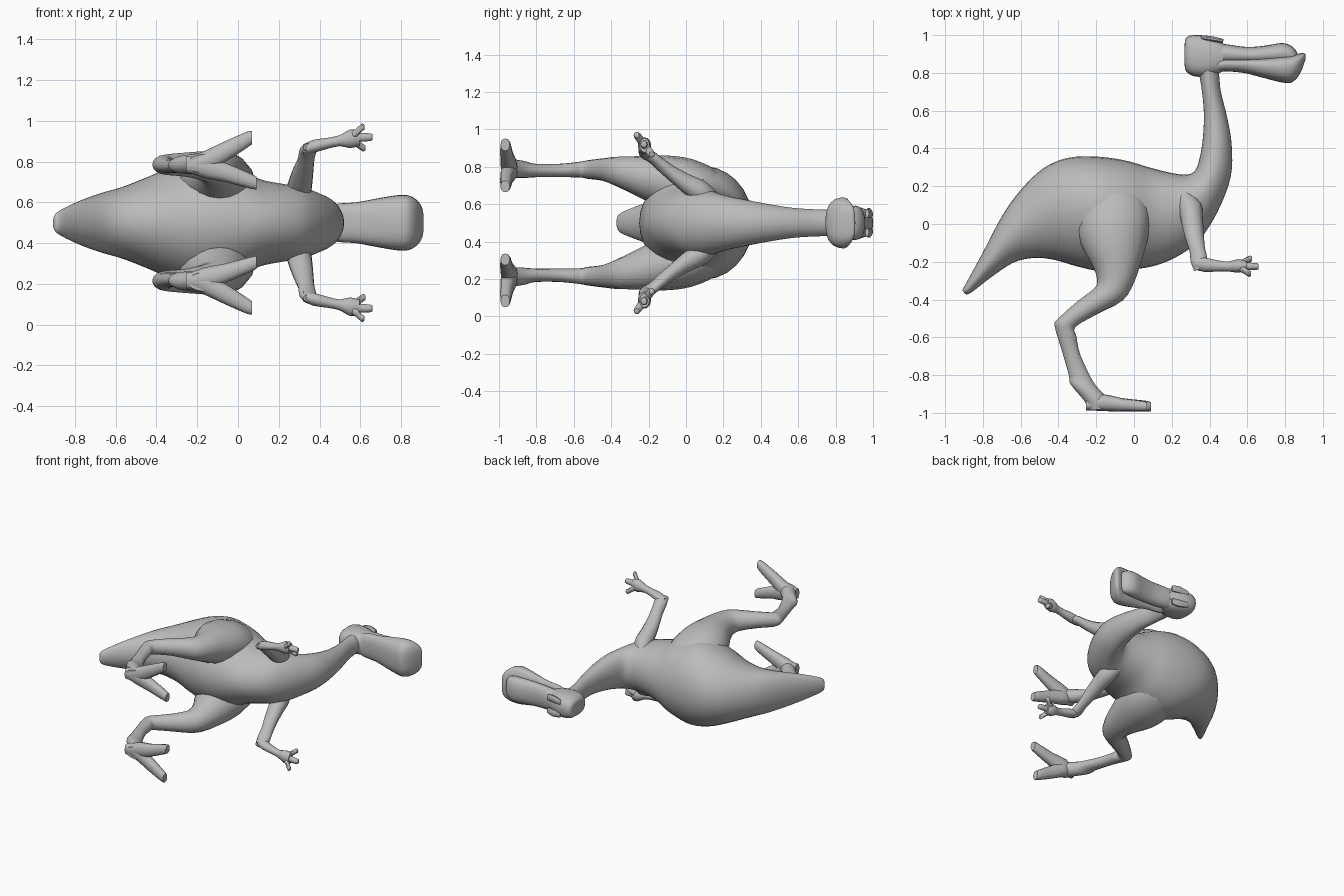
import bpy, bmesh, math
from mathutils import Vector

MID = 0.5  # symmetry plane height: the creature lies on its side
grey = bpy.data.materials.new("plain grey")
grey.diffuse_color = (0.5, 0.5, 0.5, 1)


def smooth_rows(rows, steps):
    """Catmull-Rom interpolation of the section rows."""
    out = []
    for i in range(len(rows) - 1):
        p = [rows[max(i - 1, 0)], rows[i], rows[i + 1], rows[min(i + 2, len(rows) - 1)]]
        for s in range(steps):
            t = s / steps
            out.append([0.5 * (2 * b + (c - a) * t + (2 * a - 5 * b + 4 * c - d) * t * t
                        + (3 * b - a - 3 * c + d) * t ** 3) for a, b, c, d in zip(*p)])
    return out + [rows[-1]]


def loft(name, rows, sides=20, steps=3, power=1.0, pair=False, egg=0.0):
    """Skin oval sections: edge A (x, y), edge B (x, y), side offset, half width.
    egg widens the section towards edge A."""
    bm = bmesh.new()
    rings = []
    for ax, ay, bx, by, off, half in smooth_rows(rows, steps):
        a, b = Vector((ax, ay, MID + off)), Vector((bx, by, MID + off))
        ring = []
        for k in range(sides):
            t = 2 * math.pi * k / sides
            c, s = math.cos(t), math.sin(t)
            c, s = [math.copysign(abs(v) ** power, v) for v in (c, s)]
            z = half * s * (1 + egg * c)
            ring.append(bm.verts.new((a + b) / 2 + (a - b) / 2 * c + Vector((0, 0, z))))
        rings.append(ring)
    for r, q in zip(rings, rings[1:]):
        for k in range(sides):
            bm.faces.new((r[k], r[(k + 1) % sides], q[(k + 1) % sides], q[k]))
    bm.faces.new(rings[0])
    bm.faces.new(rings[-1])
    if pair:  # mirrored twin on the other side
        twin = bmesh.ops.duplicate(bm, geom=bm.verts[:] + bm.edges[:] + bm.faces[:])
        for v in twin["geom"]:
            if isinstance(v, bmesh.types.BMVert):
                v.co.z = 2 * MID - v.co.z
    bmesh.ops.recalc_face_normals(bm, faces=bm.faces[:])
    mesh = bpy.data.meshes.new(name)
    bm.to_mesh(mesh)
    bm.free()
    mesh.materials.append(grey)
    ob = bpy.data.objects.new(name, mesh)
    bpy.context.collection.objects.link(ob)
    bpy.ops.object.select_all(action="DESELECT")
    ob.select_set(True)
    bpy.context.view_layer.objects.active = ob
    bpy.ops.object.shade_smooth_by_angle(angle=math.radians(45))


def flat_tube(name, pts, sides=12, power=1.0):
    """Mostly horizontal limb in x: centre x, y, offset, half height, half width."""
    loft(name, [(x, y + h, x, y - h, o, w) for x, y, o, h, w in pts], sides, 2, power, True)


# tail, trunk and neck in one sweep, broad at the hips
loft("body", [(x, y, u, v, 0, w) for x, y, u, v, w in [
    (-.908, -.352, -.895, -.37, .025), (-.895, -.325, -.865, -.365, .055),
    (-.80, -.15, -.76, -.285, .105), (-.70, .04, -.64, -.205, .145),
    (-.60, .18, -.53, -.18, .175), (-.48, .295, -.42, -.19, .22),
    (-.35, .35, -.30, -.225, .272), (-.20, .357, -.17, -.25, .305),
    (-.05, .337, 0, -.24, .275), (.08, .30, .13, -.215, .215),
    (.20, .27, .25, -.16, .19), (.28, .262, .35, -.08, .175),
    (.325, .285, .445, .07, .15), (.35, .36, .512, .25, .125),
    (.365, .46, .517, .42, .10), (.37, .58, .492, .57, .08),
    (.36, .70, .46, .70, .072), (.34, .82, .45, .80, .07)]], sides=32, steps=4, egg=.08)

# blocky skull
loft("skull", [(x, t, x, b, 0, w) for x, t, b, w in [
    (.268, .95, .84, .04), (.275, .985, .81, .06), (.31, 1.0, .785, .08),
    (.37, .998, .778, .086), (.43, .978, .79, .083), (.475, .955, .81, .075)]], power=.75)
# slanted brow ridges
loft("brow", [(.35, 1.0, .36, .975, .045, .02), (.42, .993, .42, .965, .054, .026),
              (.475, .978, .47, .958, .05, .022)], 10, 2, .9, True)
# wide spoon-shaped lower bill, broadest at the rim
loft("lower_bill", [(x, t, x, b, 0, w) for x, t, b, w in [
    (.42, .87, .80, .065), (.48, .872, .808, .09), (.58, .874, .80, .098),
    (.68, .878, .775, .116), (.78, .888, .75, .132), (.83, .892, .748, .132),
    (.865, .90, .775, .118), (.89, .905, .82, .095), (.904, .902, .86, .07),
    (.909, .893, .872, .045)]], 24, 3, .75, egg=.14)
# narrower domed upper bill resting inside the rim
loft("upper_bill", [(x, t, x, .85, 0, w) for x, t, w in [
    (.42, .96, .07), (.50, .95, .08), (.60, .937, .085), (.70, .945, .09),
    (.78, .958, .092), (.83, .945, .085), (.86, .915, .065), (.872, .88, .03)]], 20, 3, .9)

# thigh, shin, hock and shank of each leg
loft("leg", [
    (-.22, .28, -.05, .27, .10, .07), (-.30, .17, .05, .16, .155, .125),
    (-.315, .03, .085, .04, .19, .15), (-.285, -.10, .07, -.09, .215, .145),
    (-.215, -.23, .035, -.21, .24, .118), (-.195, -.305, 0, -.31, .26, .095),
    (-.215, -.345, -.06, -.405, .275, .078), (-.30, -.41, -.20, -.48, .285, .06),
    (-.40, -.50, -.31, -.545, .285, .05), (-.42, -.54, -.305, -.595, .285, .042),
    (-.385, -.66, -.285, -.69, .28, .036), (-.345, -.80, -.23, -.81, .28, .036),
    (-.335, -.85, -.19, -.87, .285, .045), (-.26, -.94, -.14, -.92, .29, .05),
    (-.245, -.985, -.10, -.98, .29, .045)], sides=16, pair=True)
# forked foot: two long blunt toes
flat_tube("outer_toe", [(-.255, -.958, .28, .028, .035), (-.17, -.945, .295, .045, .055),
                        (-.07, -.957, .345, .036, .052), (.04, -.964, .405, .029, .04),
                        (.068, -.967, .418, .024, .033)], power=.85)
flat_tube("inner_toe", [(-.255, -.958, .29, .028, .035), (-.17, -.945, .275, .045, .055),
                        (-.07, -.957, .25, .036, .048), (.06, -.964, .205, .029, .037),
                        (.09, -.967, .195, .024, .031)], power=.85)

# shoulder and upper arm down to the elbow
loft("upper_arm", [
    (.23, .17, .30, .17, .13, .03), (.235, .10, .355, .11, .155, .065),
    (.25, .01, .365, .02, .20, .062), (.27, -.07, .37, -.06, .255, .05),
    (.295, -.15, .375, -.12, .31, .042), (.30, -.20, .385, -.165, .35, .036),
    (.32, -.25, .39, -.215, .37, .022)], sides=14, pair=True)
# forearm and palm
flat_tube("forearm", [(.32, -.21, .36, .03, .025), (.37, -.215, .375, .038, .032),
                      (.44, -.222, .39, .03, .027), (.50, -.225, .403, .026, .027),
                      (.55, -.222, .412, .036, .046), (.595, -.222, .415, .026, .038)])
# three spread fingers
for label, y, off, x in (("outer_finger", -.262, .468, .62), ("middle_finger", -.225, .42, .66),
                         ("inner_finger", -.185, .368, .625)):
    my, mo = (y - .222) / 2, (off + .415) / 2
    flat_tube(label, [(.53, -.222, .412, .016, .02), (.58, my, mo, .02, .022),
                      (x - .012, y, off, .018, .02), (x, y, off, .011, .012)], 10)
